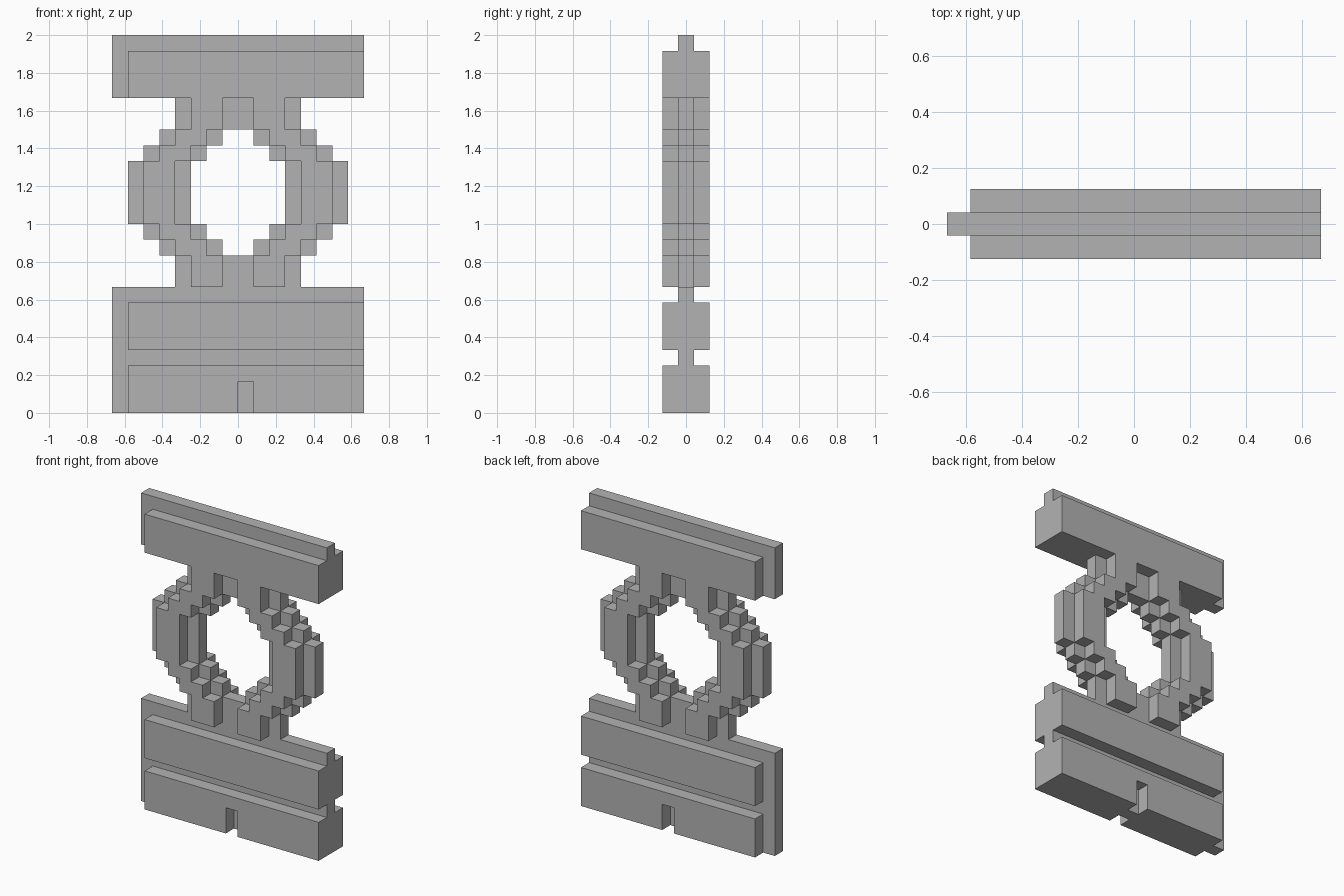
import bpy
import bmesh

U = 1 / 12          # one block
CORE = 0.5 * U      # half thickness of the thin core
RAISED = 1.5 * U    # half thickness of the raised parts

cube = bpy.data.objects.get("Cube")
if cube:
    bpy.data.objects.remove(cube, do_unlink=True)

stone = bpy.data.materials.new("grey stone")
stone.use_nodes = True
colour = (0.45, 0.45, 0.45, 1)
stone.diffuse_color = colour
stone.node_tree.nodes["Principled BSDF"].inputs["Base Color"].default_value = colour


def plate(name, outline, y0, y1, mirror=(False, False, False)):
    """Extrude an x-z outline, in blocks, from y0 to y1."""
    bm = bmesh.new()
    face = bm.faces.new([bm.verts.new((x * U, y0, z * U)) for x, z in outline])
    grown = bmesh.ops.extrude_face_region(bm, geom=[face])["geom"]
    for v in grown:
        if isinstance(v, bmesh.types.BMVert):
            v.co.y = y1
    bmesh.ops.recalc_face_normals(bm, faces=bm.faces)
    if mirror[0]:
        # open the seam on the mirror plane
        seam = [f for f in bm.faces if all(abs(v.co.x) < 1e-5 for v in f.verts)]
        bmesh.ops.delete(bm, geom=seam, context="FACES")
    mesh = bpy.data.meshes.new(name)
    bm.to_mesh(mesh)
    bm.free()
    mesh.materials.append(stone)
    obj = bpy.data.objects.new(name, mesh)
    bpy.context.collection.objects.link(obj)
    if any(mirror):
        mod = obj.modifiers.new("Mirror", "MIRROR")
        mod.use_axis = mirror
        mod.merge_threshold = 0.0001
    return obj


def box(x0, x1, z0, z1):
    return [(x0, z0), (x1, z0), (x1, z1), (x0, z1)]


def stepped_band(half_width):
    """Outline of the left half of the stepped ring and its necks."""
    rows = [(8, 10, 2), (10, 11, 3), (11, 12, 4), (12, 16, 5),
            (16, 17, 4), (17, 18, 3), (18, 20, 2)]
    outer = [(c + half_width, z) for a, b, c in rows for z in (a, b)]
    inner = [(c - half_width, z) for a, b, c in rows for z in (a, b)]
    return outer + inner[::-1]


# Thin core: base, ring and top
plate("base_core", box(-8, 8, 0, 8), -CORE, CORE)
plate("ring_core", stepped_band(2), -CORE, CORE, (True, False, False))
plate("top_core", box(-8, 8, 20, 24), -CORE, CORE)

# Raised parts, on front and back
both_sides = (False, True, False)
notched = [(-7, 0), (0, 0), (0, 2), (1, 2), (1, 0), (8, 0), (8, 3), (-7, 3)]
plate("lower_bar", notched, -RAISED, -CORE, both_sides)
plate("middle_bar", box(-7, 8, 4, 7), -RAISED, -CORE, both_sides)
plate("top_bar", box(-7, 8, 20, 23), -RAISED, -CORE, both_sides)
plate("ring_ridge", stepped_band(1), -RAISED, -CORE, (True, True, False))
